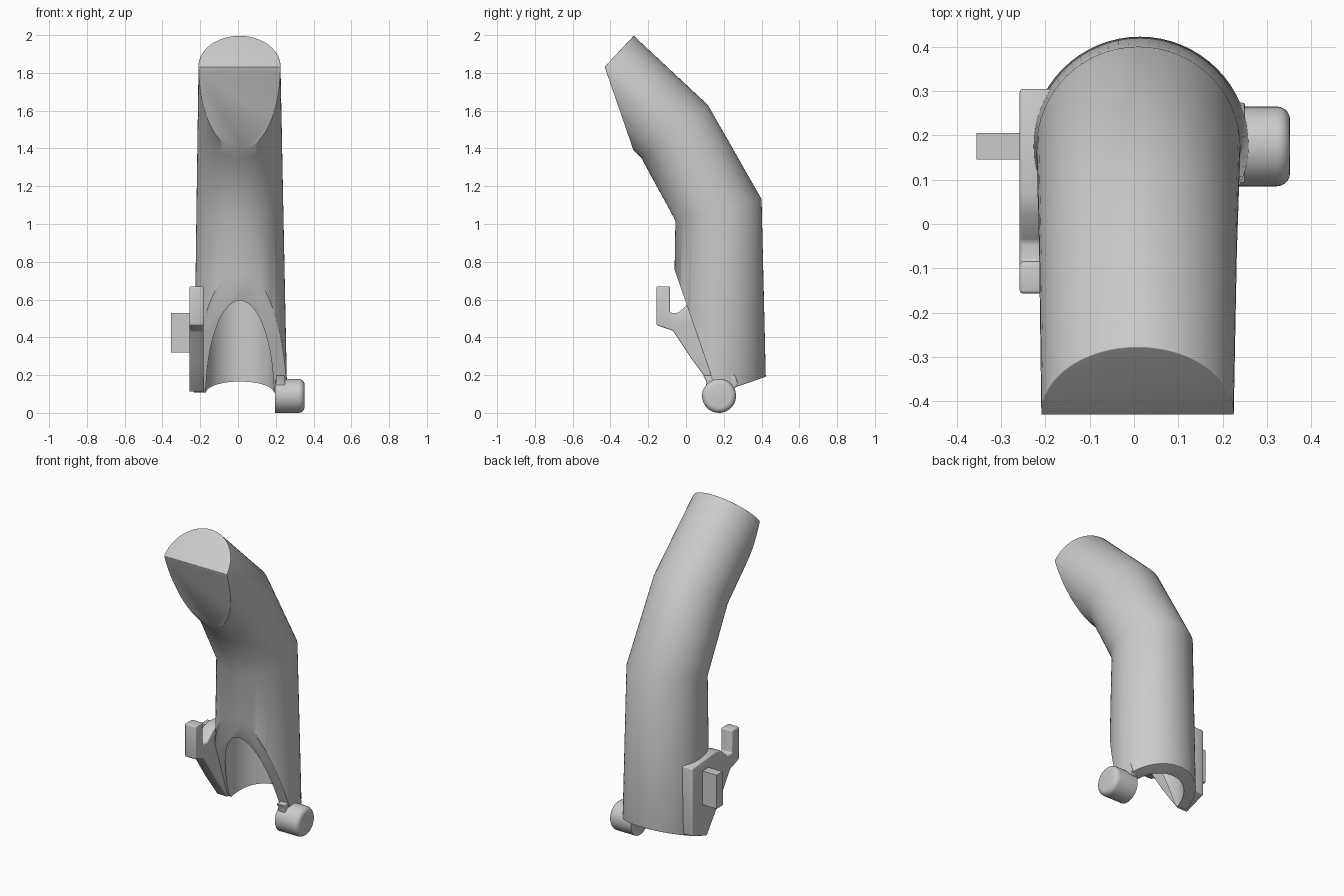
import bpy, bmesh, math
from mathutils import Vector

if "Cube" in bpy.data.objects:
    bpy.data.objects.remove(bpy.data.objects["Cube"], do_unlink=True)

grey = bpy.data.materials.new("plain grey")
grey.use_nodes = True
grey.diffuse_color = (0.6, 0.6, 0.6, 1)
grey.node_tree.nodes["Principled BSDF"].inputs["Base Color"].default_value = (0.6, 0.6, 0.6, 1)


def finish(name, bm, angle=35):
    bmesh.ops.recalc_face_normals(bm, faces=bm.faces)
    mesh = bpy.data.meshes.new(name)
    bm.to_mesh(mesh)
    bm.free()
    mesh.materials.append(grey)
    ob = bpy.data.objects.new(name, mesh)
    bpy.context.scene.collection.objects.link(ob)
    smooth(ob, angle)
    return ob


def smooth(ob, angle):
    bpy.ops.object.select_all(action="DESELECT")
    ob.select_set(True)
    bpy.context.view_layer.objects.active = ob
    bpy.ops.object.shade_smooth_by_angle(angle=math.radians(angle))


def loft(bm, rings, n=64):
    """Skin rings given as (centre, x radius, tilted radius, tilt in degrees)."""
    loops = []
    for c, rx, ry, tilt in rings:
        t = math.radians(tilt)
        loops.append([bm.verts.new(Vector(c) + Vector((
            rx * math.cos(a), ry * math.sin(a) * math.cos(t), ry * math.sin(a) * math.sin(t))))
            for a in (2 * math.pi * i / n for i in range(n))])
    for lo, hi in zip(loops, loops[1:]):
        for i in range(n):
            j = (i + 1) % n
            bm.faces.new((lo[i], lo[j], hi[j], hi[i]))
    bm.faces.new(loops[0][::-1])
    bm.faces.new(loops[-1])


def slice_off(bm, p, q, outward):
    """Cut along the line p-q of the side profile and close the hole."""
    d = Vector((0, q[0] - p[0], q[1] - p[1]))
    no = d.cross(Vector((1, 0, 0))).normalized()
    if no.dot(Vector((0, *outward))) < 0:
        no = -no
    bmesh.ops.bisect_plane(bm, geom=bm.verts[:] + bm.edges[:] + bm.faces[:], dist=1e-5,
                           plane_co=(0, *p), plane_no=no, clear_outer=True)
    bmesh.ops.holes_fill(bm, edges=[e for e in bm.edges if e.is_boundary], sides=0)
    bmesh.ops.recalc_face_normals(bm, faces=bm.faces)


def round_edges(bm, width, test=lambda z: True, segments=4):
    edges = [e for e in bm.edges if e.is_manifold and e.calc_face_angle(0) > 0.6
             and test(sum(v.co.z for v in e.verts) / 2)]
    bmesh.ops.bevel(bm, geom=edges, offset=width, segments=segments, profile=0.5,
                    affect="EDGES", clamp_overlap=True)


def plate(name, outline, x0, x1, bevel=0):
    """Extrude a side-profile outline across x."""
    bm = bmesh.new()
    face = bm.faces.new([bm.verts.new((x0, y, z)) for y, z in outline])
    new = bmesh.ops.extrude_face_region(bm, geom=[face])["geom"]
    bmesh.ops.translate(bm, vec=(x1 - x0, 0, 0), verts=[v for v in new if isinstance(v, bmesh.types.BMVert)])
    bmesh.ops.recalc_face_normals(bm, faces=bm.faces)
    if bevel:
        round_edges(bm, bevel, segments=3)
    return finish(name, bm)


# Bent tapering tube with a slanted tip and a pointed lower rim
bm = bmesh.new()
loft(bm, [((0.014, 0.177, 0), 0.248, 0.25, 0),
          ((0.01, 0.172, 1.075), 0.23, 0.235, 14),
          ((0.009, -0.061, 1.491), 0.223, 0.225, 38.3),
          ((0.008, -0.427, 1.836), 0.217, 0.22, 47)])
slice_off(bm, (-0.43, 1.83), (-0.28, 1.395), (-1, -0.3))
slice_off(bm, (-0.07, 0.37), (0.178, 0.108), (-1, -1))
slice_off(bm, (0.178, 0.108), (0.42, 0.19), (0.3, -1))
round_edges(bm, 0.035, lambda z: z < 0.5)
round_edges(bm, 0.012, lambda z: z > 1.6)
tube = finish("bent_tube", bm)

# Hollow inside the lower tube
bm = bmesh.new()
loft(bm, [((0.01, 0.17, -0.1), 0.182, 0.182, 0), ((0.01, 0.17, 1.0), 0.175, 0.175, 14)])
cutter = finish("cavity_cutter", bm)
cutter.hide_render = True
cut = tube.modifiers.new("cavity", "BOOLEAN")
cut.operation, cut.object, cut.solver = "DIFFERENCE", cutter, "EXACT"
bpy.context.view_layer.objects.active = tube
bpy.ops.object.modifier_apply(modifier="cavity")
bpy.data.objects.remove(cutter, do_unlink=True)
smooth(tube, 35)

# Round knob on the left of the rim
bm = bmesh.new()
profile = [(0.195, 0.09), (0.322, 0.09)]
profile += [(0.322 + 0.03 * math.sin(a), 0.06 + 0.03 * math.cos(a))
            for a in (math.pi / 2 * i / 5 for i in range(1, 6))]
n = 40
rings = [[bm.verts.new((x, 0.175 + r * math.cos(2 * math.pi * i / n), 0.09 + r * math.sin(2 * math.pi * i / n)))
          for i in range(n)] for x, r in profile]
for lo, hi in zip(rings, rings[1:]):
    for i in range(n):
        bm.faces.new((lo[i], lo[(i + 1) % n], hi[(i + 1) % n], hi[i]))
bm.faces.new(rings[0])
bm.faces.new(rings[-1])
finish("knob", bm)

# Small web joining knob and tube
plate("knob_web", [(0.09, 0.2), (0.108, 0.165), (0.105, 0.12), (0.25, 0.12), (0.275, 0.15),
                   (0.26, 0.2)], 0.2, 0.25, 0.006)

# Hooked side bracket and its tab
plate("hook_bracket", [(0.305, 0.16), (0.16, 0.11), (0.03, 0.285), (-0.07, 0.435), (-0.157, 0.465),
                       (-0.157, 0.67), (-0.085, 0.67), (-0.085, 0.53), (-0.04, 0.53), (0.02, 0.585),
                       (0.07, 0.6), (0.305, 0.58)], -0.258, -0.182, 0.008)
plate("bracket_tab", [(0.145, 0.32), (0.205, 0.32), (0.205, 0.53), (0.145, 0.53)], -0.355, -0.25)
